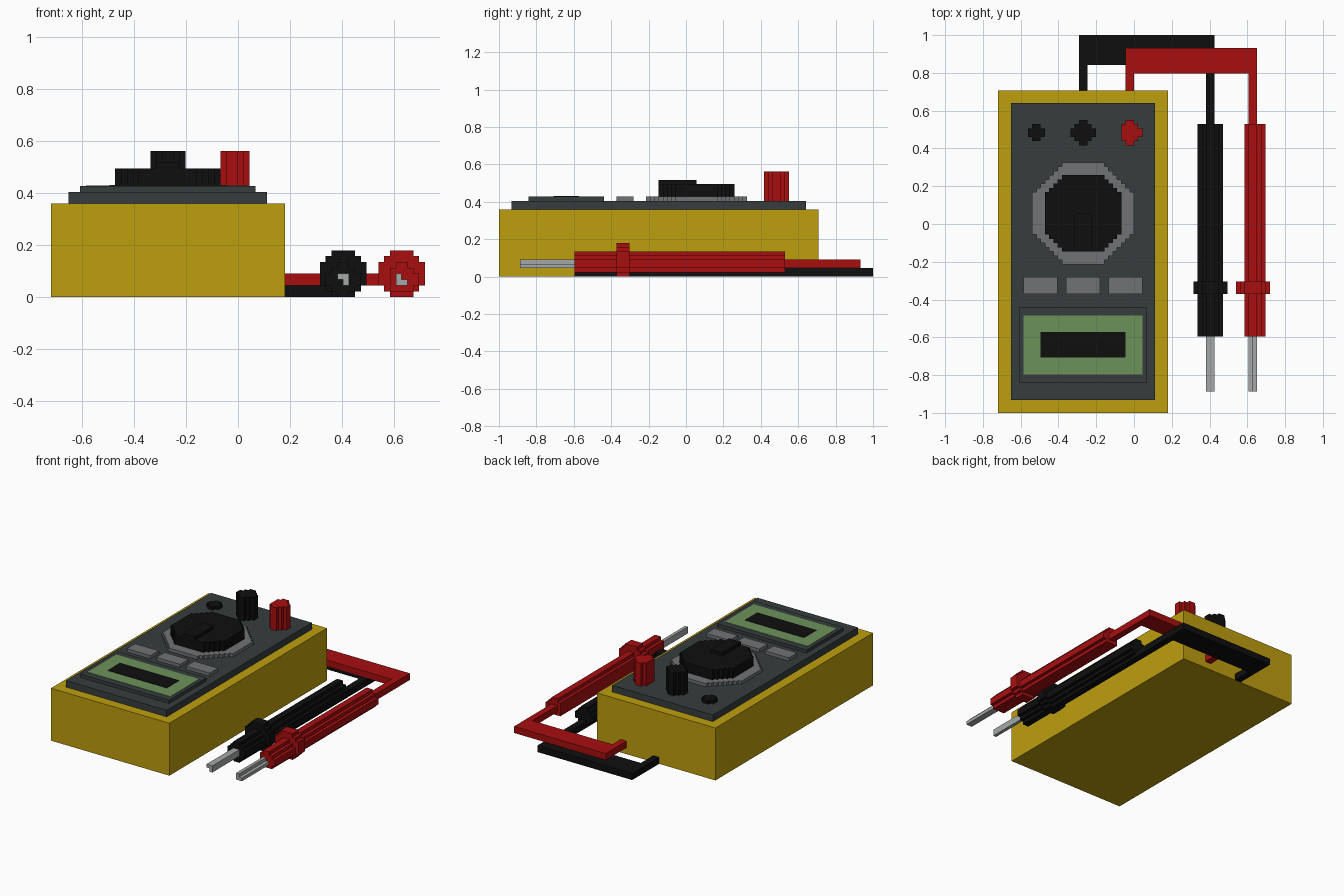
import bpy, bmesh
from mathutils import Vector

if "Cube" in bpy.data.objects:
    bpy.data.objects.remove(bpy.data.objects["Cube"])

# All sizes are in grid cells; the whole model is 64 x 89 x 25 cells
U = 2 / 89
ORIGIN = Vector((32, 44.5, 0))


def material(name, rgb):
    m = bpy.data.materials.new(name)
    m.diffuse_color = (*rgb, 1)
    m.use_nodes = True
    m.node_tree.nodes["Principled BSDF"].inputs["Base Color"].default_value = m.diffuse_color
    return m


YELLOW = material("yellow", (0.515, 0.342, 0.0045))
SLATE = material("slate", (0.037, 0.047, 0.048))
GRAY = material("gray", (0.162, 0.168, 0.174))
GREEN = material("screen green", (0.150, 0.288, 0.102))
BLACK = material("black", (0.0045, 0.0045, 0.0045))
RED = material("red", (0.392, 0.0045, 0.005))
SILVER = material("silver", (0.376, 0.392, 0.392))


def prism(name, outline, a, b, mat, axis="z"):
    """Extrude a flat outline from a to b along z (outline x,y) or y (outline x,z)."""
    pts = [p for i, p in enumerate(outline) if p != outline[i - 1]]
    place = (lambda p, t: (p[0], p[1], t)) if axis == "z" else (lambda p, t: (p[0], t, p[1]))
    bm = bmesh.new()
    face = bm.faces.new([bm.verts.new((Vector(place(p, a)) - ORIGIN) * U) for p in pts])
    top = bmesh.ops.extrude_face_region(bm, geom=[face])["geom"]
    move = (Vector(place((0, 0), b)) - Vector(place((0, 0), a))) * U
    bmesh.ops.translate(bm, vec=move, verts=[v for v in top if isinstance(v, bmesh.types.BMVert)])
    bmesh.ops.recalc_face_normals(bm, faces=bm.faces)
    mesh = bpy.data.meshes.new(name)
    bm.to_mesh(mesh)
    bm.free()
    mesh.materials.append(mat)
    ob = bpy.data.objects.new(name, mesh)
    bpy.context.collection.objects.link(ob)
    return ob


def box(name, x0, x1, y0, y1, z0, z1, mat):
    return prism(name, [(x0, y0), (x1, y0), (x1, y1), (x0, y1)], z0, z1, mat)


def stepped_disc(cx, cy, r, cut, min_x=-99, min_y=-99):
    """Stair-stepped round outline; rows narrow by one cell past the cut."""
    right, left = [], []
    for j in range(-r, r):
        half = min(r, cut - abs(j + 0.5))
        right += [(cx + half, cy + j), (cx + half, cy + j + 1)]
        left += [(cx - half, cy + j), (cx - half, cy + j + 1)]
    return [(max(x, min_x), max(y, min_y)) for x, y in right + left[::-1]]


# Case and face panel
box("case", 0, 40, 0, 76, 0, 16, YELLOW)
box("face_panel", 3, 37, 3, 73, 16, 18, SLATE)

# Display
box("display_bezel", 5, 35, 7, 25, 18, 19, SLATE)
box("display_screen", 6, 34, 9, 23, 19, 19.1, GREEN)
box("display_readout", 10, 30, 13, 19, 19.1, 19.2, BLACK)

# Buttons
for i in range(3):
    box(f"button_{i + 1}", 6 + 10 * i, 14 + 10 * i, 28, 32, 18, 19, GRAY)

# Selector dial
prism("dial_ring", stepped_disc(20, 47, 12, 16.5), 18, 19, GRAY)
prism("dial_knob", stepped_disc(20, 47, 9, 13.5), 19, 22, BLACK)
box("dial_pointer", 18, 22, 38, 47, 22, 23, BLACK)

# Socket and plugs
prism("empty_socket", stepped_disc(9, 66, 2, 2.5), 18, 19, BLACK)
prism("black_plug", stepped_disc(20, 66, 3, 3.5), 18, 25, BLACK)
prism("red_plug", stepped_disc(31, 66, 3, 3.5, min_x=29), 18, 25, RED)


def lead(name, mat, stub, cx, y_in, y_out, z, tip, **clip):
    """Cable from the back of the case, plus a probe with flange and metal tip."""
    prism(name + "_cable", [(stub, 76), (stub + 2, 76), (stub + 2, y_in), (cx - 1, y_in),
                            (cx - 1, 67), (cx + 1, 67), (cx + 1, y_out), (stub, y_out)],
          z, z + 2, mat)
    prism(name + "_probe_handle", stepped_disc(cx, 3, 3, 3.5, **clip), 18, 68, mat, "y")
    prism(name + "_probe_flange", stepped_disc(cx, 4, 4, 5.5), 28, 31, mat, "y")
    prism(name + "_probe_tip", [(cx + x, 3 + h) for x, h in tip], 5, 18, SILVER, "y")


# Test leads, each tip an L-shaped rod
lead("black", BLACK, 19, 50, 82, 89, 0,
     [(-1, 0), (0, 0), (0, -1), (1, -1), (1, 1), (-1, 1)])
lead("red", RED, 30, 60, 80, 86, 2,
     [(-1, -1), (1, -1), (1, 0), (0, 0), (0, 1), (-1, 1)], min_x=58, min_y=1)
